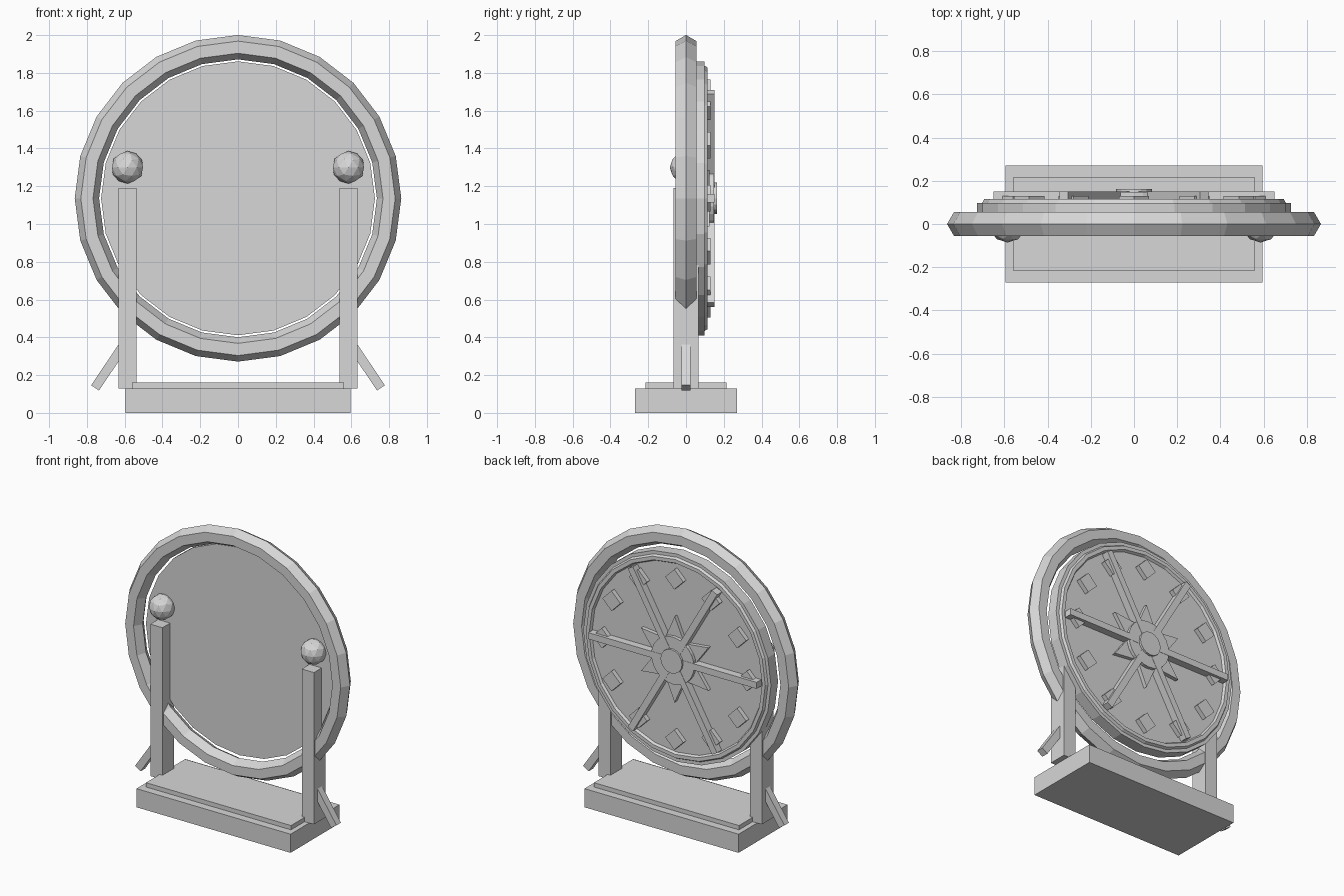
import bpy
import bmesh
from math import cos, sin, pi, radians
from mathutils import Matrix

if "Cube" in bpy.data.objects:
    bpy.data.objects.remove(bpy.data.objects["Cube"])

CZ = 1.136  # height of the wheel centre

grey = bpy.data.materials.new("plain_grey")
grey.use_nodes = True
COLOUR = (0.68, 0.68, 0.68, 1)
grey.diffuse_color = COLOUR
grey.node_tree.nodes["Principled BSDF"].inputs["Base Color"].default_value = COLOUR


def finish(name, bm):
    bmesh.ops.recalc_face_normals(bm, faces=bm.faces)
    mesh = bpy.data.meshes.new(name)
    bm.to_mesh(mesh)
    bm.free()
    mesh.materials.append(grey)
    obj = bpy.data.objects.new(name, mesh)
    bpy.context.collection.objects.link(obj)
    return obj


def box(name, centre, size, tilt=0):
    """Box, optionally turned about the front-back axis."""
    bm = bmesh.new()
    m = (Matrix.Translation(centre) @ Matrix.Rotation(tilt, 4, "Y")
         @ Matrix.Diagonal((*size, 1)))
    bmesh.ops.create_cube(bm, size=1, matrix=m)
    return finish(name, bm)


def plate(name, radii, count, y0, y1, x=0, z=CZ, start=0):
    """Upright polygon plate; alternating radii give a star."""
    bm = bmesh.new()
    ring = []
    for i in range(count):
        a, r = start + 2 * pi * i / count, radii[i % len(radii)]
        ring.append(bm.verts.new((x + r * cos(a), y0, z + r * sin(a))))
    face = bm.faces.new(ring)
    ext = bmesh.ops.extrude_face_region(bm, geom=[face], use_keep_orig=True)
    top = [v for v in ext["geom"] if isinstance(v, bmesh.types.BMVert)]
    bmesh.ops.translate(bm, verts=top, vec=(0, y1 - y0, 0))
    return finish(name, bm)


def hoop(name, major, minor, y, steps=24, sides=6):
    """Faceted upright ring."""
    bm = bmesh.new()
    loops = []
    for i in range(steps):
        a = 2 * pi * i / steps
        loop = []
        for j in range(sides):
            b = 2 * pi * j / sides
            r = major + minor * cos(b)
            loop.append(bm.verts.new((r * cos(a), y + minor * sin(b), CZ + r * sin(a))))
        loops.append(loop)
    for i in range(steps):
        p, q = loops[i], loops[(i + 1) % steps]
        for j in range(sides):
            k = (j + 1) % sides
            bm.faces.new((p[j], p[k], q[k], q[j]))
    return finish(name, bm)


# Stand
box("base", (0, 0, 0.065), (1.19, 0.54, 0.13))
box("base_step", (0, 0, 0.1425), (1.12, 0.43, 0.035))
for side, s in (("left", 1), ("right", -1)):
    box(side + "_post", (s * 0.585, 0, 0.66), (0.094, 0.13, 1.06))
    box(side + "_brace", (s * 0.673, 0, 0.257), (0.05, 0.05, 0.3), -s * radians(34))
    bm = bmesh.new()
    bmesh.ops.create_icosphere(bm, subdivisions=2, radius=0.086,
                               matrix=Matrix.Translation((s * 0.585, 0, 1.3)))
    finish(side + "_ball", bm)

# Outer hoop and disc, whose front sits inside the hoop
hoop("outer_hoop", 0.8, 0.0645, 0)
plate("disc", (0.725,), 24, 0.02, 0.098)
hoop("disc_rim", 0.68, 0.025, 0.093)

# Ornament on the back of the disc
plate("star", (0.3, 0.15), 12, 0.09, 0.125, start=radians(30))
for i in range(6):
    a = i * pi / 3
    box("spoke_%d" % (i + 1), (0.325 * cos(a), 0.12, CZ + 0.325 * sin(a)),
        (0.65, 0.06, 0.045), -a)
for i in range(12):
    a = i * pi / 6
    plate("stud_%d" % (i + 1), (0.07,), 4, 0.09, 0.13,
          x=0.56 * cos(a), z=CZ + 0.56 * sin(a))
plate("hub", (0.165,), 24, 0.09, 0.148)
plate("hub_cap", (0.083,), 16, 0.14, 0.163)
